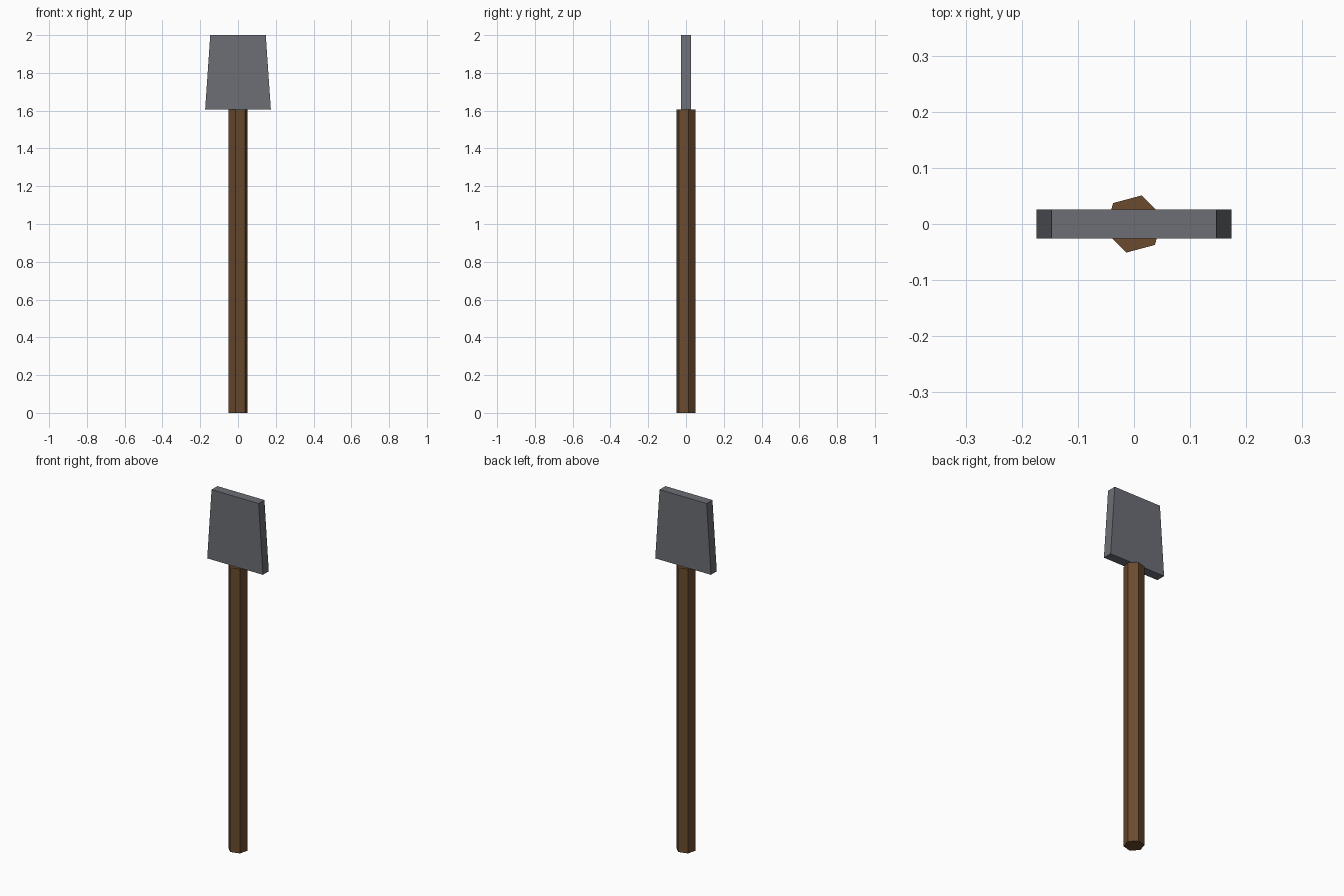
import bpy
from math import radians

cube = bpy.data.objects.get("Cube")
if cube:
    bpy.data.objects.remove(cube, do_unlink=True)

HANDLE_TOP = 1.605
HEAD_TOP = 2.0


def material(name, color):
    mat = bpy.data.materials.new(name)
    mat.use_nodes = True
    mat.diffuse_color = color
    mat.node_tree.nodes["Principled BSDF"].inputs["Base Color"].default_value = color
    return mat


wood = material("brown wood", (0.147, 0.07, 0.028, 1))
metal = material("grey metal", (0.15, 0.157, 0.178, 1))

# Six-sided handle, turned slightly about its length
bpy.ops.mesh.primitive_cylinder_add(vertices=6, radius=0.0527, depth=HANDLE_TOP,
                                    location=(0, 0, HANDLE_TOP / 2),
                                    rotation=(0, 0, radians(15)))
handle = bpy.context.object
handle.name = "handle"
handle.data.materials.append(wood)

# Flat head, tapering towards the top
bpy.ops.mesh.primitive_cube_add(size=2, location=(0, 0, (HANDLE_TOP + HEAD_TOP) / 2))
head = bpy.context.object
head.name = "head"
for v in head.data.vertices:
    v.co.x *= 0.147 if v.co.z > 0 else 0.174
    v.co.y *= 0.026
    v.co.z *= (HEAD_TOP - HANDLE_TOP) / 2
head.data.materials.append(metal)

# Crisp flat faces: the cylinder's first edge starts on +y, so a 15 degree
# turn places its corners at 45, 105, 165... ; turn it back to 15, 75, 135
handle.rotation_euler.z = radians(-15)
